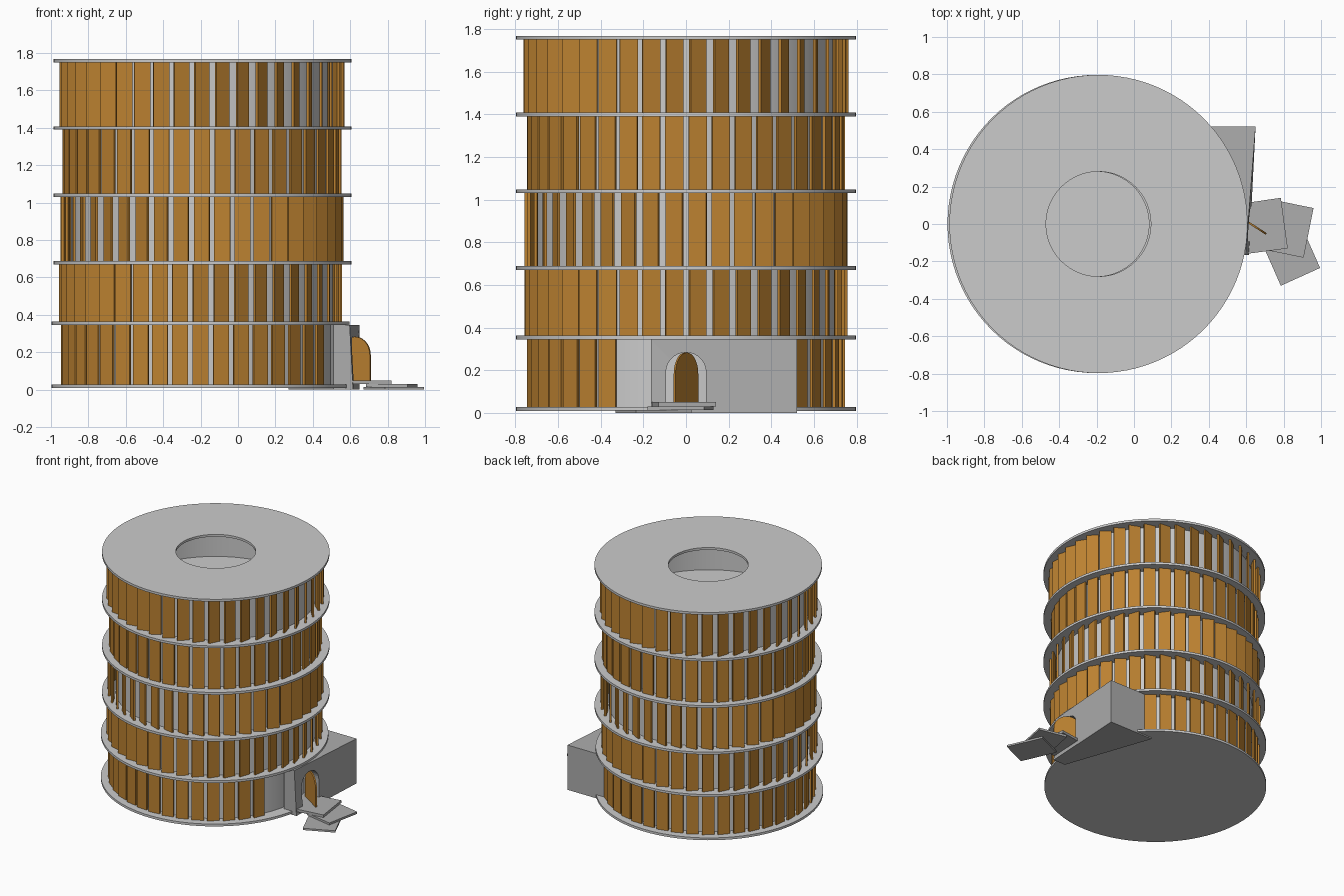
import bpy, bmesh, math
from mathutils import Matrix, Vector

if "Cube" in bpy.data.objects:
    bpy.data.objects.remove(bpy.data.objects["Cube"])


def material(name, color):
    m = bpy.data.materials.new(name)
    m.diffuse_color = color
    m.use_nodes = True
    m.node_tree.nodes["Principled BSDF"].inputs["Base Color"].default_value = m.diffuse_color
    return m


WOOD = material("wood", (0.50, 0.22, 0.03, 1))
STONE = material("dark_stone", (0.42, 0.42, 0.42, 1))


def make(name, bm, mat=None, smooth=False):
    bmesh.ops.recalc_face_normals(bm, faces=bm.faces)
    me = bpy.data.meshes.new(name)
    bm.to_mesh(me)
    bm.free()
    ob = bpy.data.objects.new(name, me)
    bpy.context.collection.objects.link(ob)
    if mat:
        me.materials.append(mat)
    bpy.ops.object.select_all(action='DESELECT')
    ob.select_set(True)
    bpy.context.view_layer.objects.active = ob
    if smooth:
        bpy.ops.object.shade_smooth_by_angle(angle=math.radians(30))
    return ob


def prism(bm, lower, upper):
    """Closed solid between two matching loops of points."""
    a = [bm.verts.new(p) for p in lower]
    b = [bm.verts.new(p) for p in upper]
    n = len(a)
    bm.faces.new(a[::-1])
    bm.faces.new(b)
    for i in range(n):
        j = (i + 1) % n
        bm.faces.new((a[i], a[j], b[j], b[i]))


def ring(name, cx, r_out, r_in, z0, z1, n=96):
    """Flat ring or tube; r_in of 0 gives a solid disc."""
    bm = bmesh.new()

    def loop(r, z):
        return [(cx + r * math.cos(k * math.tau / n), r * math.sin(k * math.tau / n), z)
                for k in range(n)]
    if r_in == 0:
        prism(bm, loop(r_out, z0), loop(r_out, z1))
    else:
        loops = [[bm.verts.new(p) for p in loop(r, z)]
                 for r, z in ((r_out, z0), (r_out, z1), (r_in, z1), (r_in, z0))]
        for s in range(4):
            p, q = loops[s], loops[(s + 1) % 4]
            for i in range(n):
                j = (i + 1) % n
                bm.faces.new((p[i], p[j], q[j], q[i]))
    return make(name, bm, smooth=True)


# floor slabs: solid base, the rest with a round opening
levels = [0.01, 0.345, 0.67, 1.03, 1.39, 1.75]
for i, z in enumerate(levels):
    ring(f"floor_slab_{i}", -0.2 if i < 2 else -0.19, 0.797, 0.28 if i else 0, z, z + 0.018)

# drum wall
ring("drum_wall", -0.193, 0.70, 0.685, 0.02, 1.755)

# vertical wooden louvres, turned differently on each storey
COUNT = 42
tilts = [6, 20, -20, 4, 28]
for s, tilt in enumerate(tilts):
    z0, z1 = levels[s] + 0.016, levels[s + 1] + 0.002
    cx = -0.2 if s < 2 else -0.193
    bm = bmesh.new()
    for k in range(COUNT):
        deg = (k + 0.5) * 360 / COUNT
        if s == 0 and (deg < 45 or deg > 337):   # left free for the entrance
            continue
        a = math.radians(deg)
        m = (Matrix.Translation((cx + 0.735 * math.cos(a), 0.735 * math.sin(a), (z0 + z1) / 2))
             @ Matrix.Rotation(a + math.radians(tilt), 4, 'Z')
             @ Matrix.Diagonal((0.014, 0.086, z1 - z0, 1)))
        bmesh.ops.create_cube(bm, size=1, matrix=m)
    make(f"louvres_{s}", bm, WOOD)


def arch(half, z0, spring, n=14):
    pts = [(-half, z0), (half, z0)]
    return pts + [(half * math.cos(t * math.pi / n), spring + half * math.sin(t * math.pi / n))
                  for t in range(n + 1)]


def arch_solid(bm, centre, along, normal, d0, d1, half, z0, spring):
    pts = [centre + along * u + Vector((0, 0, z)) for u, z in arch(half, z0, spring)]
    prism(bm, [p + normal * d0 for p in pts], [p + normal * d1 for p in pts])


# entrance block with an arched doorway
bm = bmesh.new()
prism(bm, [(0.27, 0.52, 0), (0.51, -0.165, 0), (0.615, -0.165, 0), (0.65, 0.52, 0)],
      [(0.27, 0.52, 0.346), (0.51, -0.165, 0.346), (0.597, -0.165, 0.346), (0.65, 0.52, 0.346)])
block = make("entrance_block", bm, STONE)
bm = bmesh.new()
arch_solid(bm, Vector((0, 0, 0)), Vector((0, 1, 0)), Vector((1, 0, 0)),
           0.46, 0.8, 0.094, 0.05, 0.19)
cutter = make("doorway_cutter", bm)
cutter.hide_render = True
mod = block.modifiers.new("doorway", 'BOOLEAN')
mod.object = cutter
mod.operation = 'DIFFERENCE'
mod.solver = 'EXACT'
bpy.context.view_layer.objects.active = block
bpy.ops.object.modifier_apply(modifier=mod.name)
bpy.data.objects.remove(cutter)

# door leaf, swung open about its middle
bm = bmesh.new()
along = Vector((0.17, -0.11, 0)).normalized()
arch_solid(bm, Vector((0.625, 0, 0)), along, Vector((-along.y, along.x, 0)),
           -0.005, 0.005, 0.098, 0.05, 0.185)
make("door_leaf", bm, WOOD)

# fanned entrance steps
steps = [
    (0.03, 0.05, [(0.58, 0.11), (0.60, -0.16), (0.822, -0.13), (0.785, 0.14)]),
    (0.014, 0.03, [(0.74, 0.13), (0.685, -0.135), (0.907, -0.18), (0.96, 0.085)]),
    (0.0, 0.014, [(0.67, -0.07), (0.785, -0.33), (0.995, -0.235), (0.88, 0.025)]),
]
for i, (z0, z1, pts) in enumerate(steps):
    bm = bmesh.new()
    prism(bm, [(x, y, z0) for x, y in pts], [(x, y, z1) for x, y in pts])
    make(f"step_{i}", bm, STONE)
